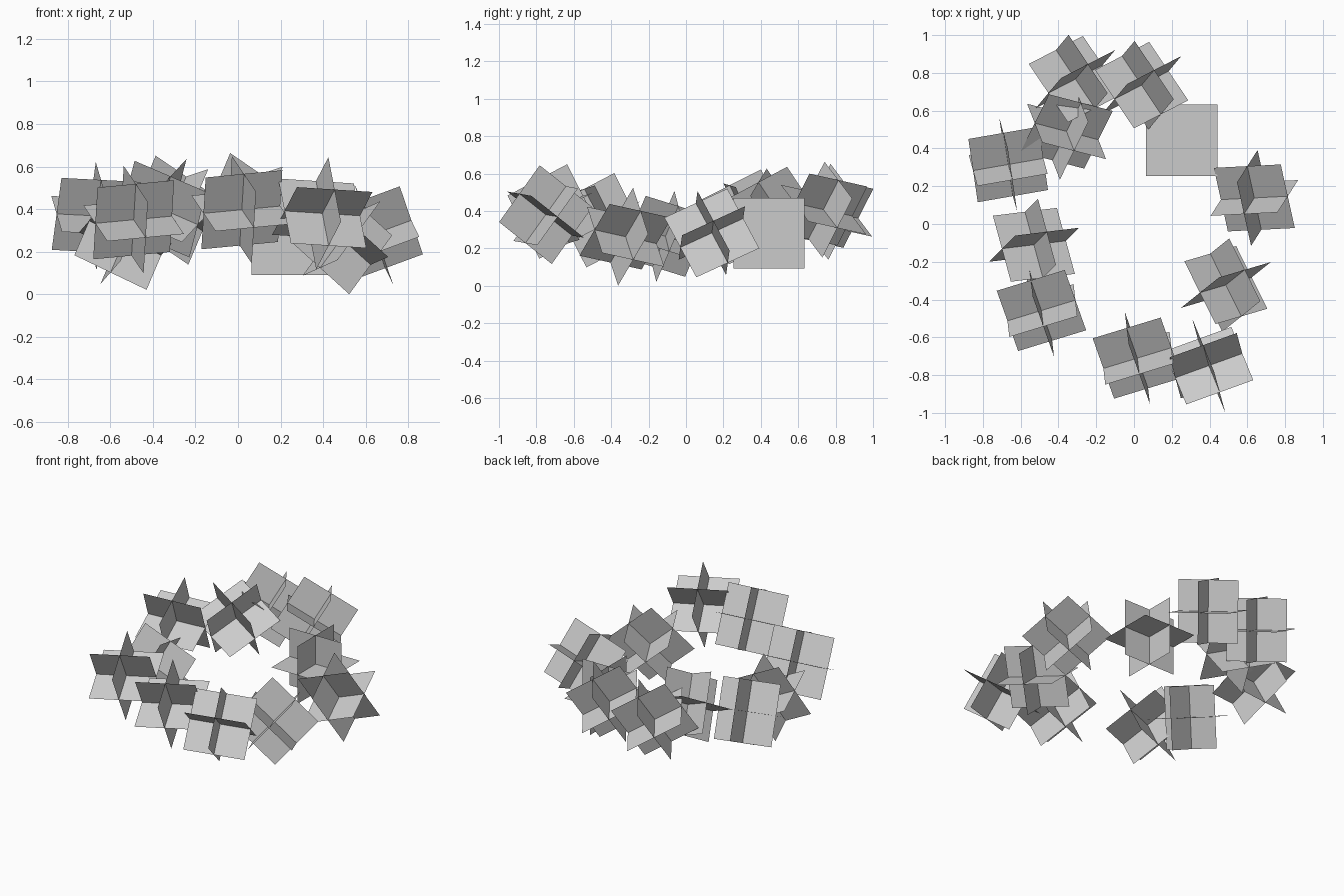
import bpy
from mathutils import Vector

H = 0.189  # half side of every square card

# Ring of tufts: centre, first axis, second axis (third follows by cross product)
TUFTS = [
    ((-0.31, 0.767, 0.395), (0.755, 0.39, -0.517), (0.545, -0.81, 0.18)),
    ((0.04, 0.735, 0.407), (0.755, 0.39, -0.517), (0.545, -0.81, 0.18)),
    ((0.253, 0.444, 0.28), (1, 0, 0), (0, 1, 0)),
    ((-0.357, 0.49, 0.40), (0.90, -0.235, -0.39), (0.37, 0.79, 0.43)),
    ((-0.666, 0.315, 0.368), (0.98, 0.17, -0.05), (0.12, -0.43, 0.89)),
    ((-0.53, -0.11, 0.264), (0.898, 0.11, -0.43), (0.362, 0.366, 0.857)),
    ((-0.49, -0.458, 0.35), (0.95, 0.29, 0.09), (0.05, -0.45, 0.89)),
    ((0.018, -0.71, 0.397), (0.95, 0.29, 0.09), (0.05, -0.45, 0.89)),
    ((0.396, -0.75, 0.38), (0.94, 0.34, -0.06), (-0.16, 0.57, 0.80)),
    ((0.486, -0.323, 0.262), (0.71, 0.21, -0.64), (0.49, 0.41, 0.75)),
    ((0.637, 0.138, 0.282), (0.938, 0.048, 0.346), (0.309, 0.456, -0.841)),
]


def add_tuft(name, centre, a, b):
    """Three square cards crossing at right angles through one centre."""
    o = Vector(centre)
    u = Vector(a).normalized()
    v = Vector(b)
    v = (v - u * v.dot(u)).normalized()
    w = u.cross(v)
    verts, faces = [], []
    for p, q in ((u, v), (v, w), (w, u)):
        n = len(verts)
        for s, t in ((-1, -1), (1, -1), (1, 1), (-1, 1)):
            verts.append((p * s + q * t) * H)
        faces.append((n, n + 1, n + 2, n + 3))
    mesh = bpy.data.meshes.new(name)
    mesh.from_pydata(verts, [], faces)
    obj = bpy.data.objects.new(name, mesh)
    obj.location = o
    bpy.context.collection.objects.link(obj)


for i, (centre, a, b) in enumerate(TUFTS):
    add_tuft(f"leaf_card_tuft_{i + 1}", centre, a, b)
